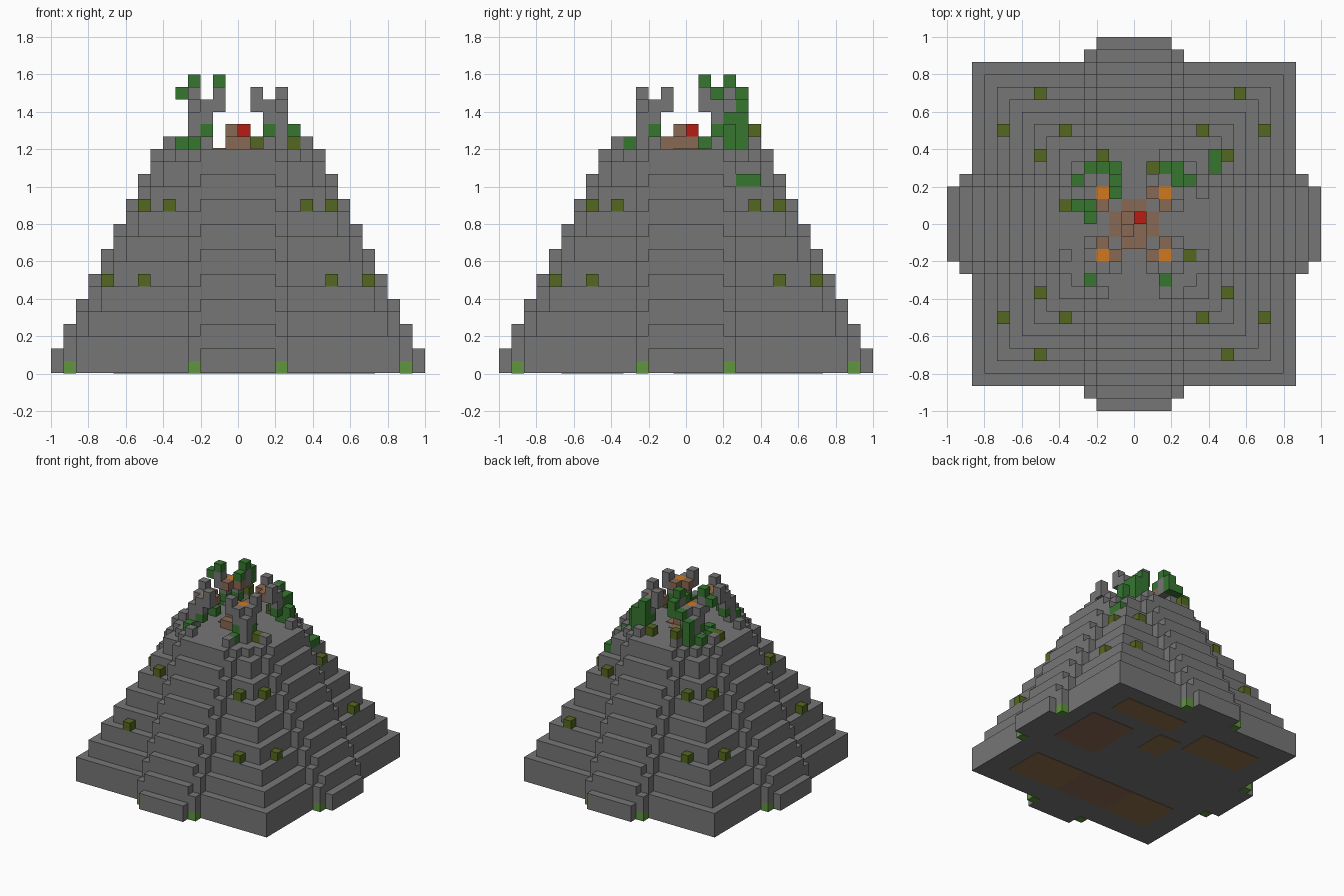
import bpy
import bmesh
from mathutils import Matrix, Vector

if "Cube" in bpy.data.objects:
    bpy.data.objects.remove(bpy.data.objects["Cube"], do_unlink=True)

UNIT = 1 / 15  # edge of one block
SIGNS = [(1, 1), (1, -1), (-1, 1), (-1, -1)]


def material(name, red, green, blue):
    mat = bpy.data.materials.new(name)
    mat.use_nodes = True
    colour = (red, green, blue, 1)
    mat.diffuse_color = colour
    mat.node_tree.nodes["Principled BSDF"].inputs["Base Color"].default_value = colour
    return mat


stone = material("stone grey", 0.18, 0.18, 0.18)
timber = material("timber brown", 0.25, 0.14, 0.085)
earth = material("earth brown", 0.27, 0.16, 0.065)
lamp = material("lamp orange", 0.62, 0.19, 0.014)
ruby = material("gem red", 0.48, 0.012, 0.006)
leaf = material("leaf green", 0.037, 0.18, 0.03)
moss = material("moss olive", 0.09, 0.135, 0.014)
grass = material("grass green", 0.12, 0.3, 0.05)


def build(name, mat, boxes):
    """Join boxes, given as low and high corners in blocks, into one object."""
    bm = bmesh.new()
    for low, high in boxes:
        low, high = Vector(low), Vector(high)
        place = Matrix.Translation((low + high) / 2 * UNIT)
        size = Matrix.Diagonal((high - low) * UNIT).to_4x4()
        bmesh.ops.create_cube(bm, size=1, matrix=place @ size)
    mesh = bpy.data.meshes.new(name)
    bm.to_mesh(mesh)
    bm.free()
    mesh.materials.append(mat)
    obj = bpy.data.objects.new(name, mesh)
    bpy.context.collection.objects.link(obj)
    return obj


def slab(half_x, half_y, bottom, top):
    return (-half_x, -half_y, bottom), (half_x, half_y, top)


def cell(x, y, bottom, top=None):
    return (x, y, bottom), (x + 1, y + 1, top or bottom + 1)


def corners(x, y, bottom, top=None):
    """Repeat a block in all four quadrants."""
    return [cell(x if sx > 0 else -x - 1, y if sy > 0 else -y - 1, bottom, top)
            for sx, sy in SIGNS]


def both(x, y, bottom, top=None):
    """Repeat a block in all quadrants and across the diagonal."""
    return corners(x, y, bottom, top) + corners(y, x, bottom, top)


# Stepped body with the side walls of the four stairways
tiers, walls = [], []
bottom = 0
for half in range(13, 4, -1):
    top = min(3 + 2 * (13 - half), 18)
    tiers.append(slab(half, half, max(bottom, 0.05), top))
    walls += [slab(half + 1, 4, max(bottom, 1), top), slab(4, half + 1, max(bottom, 1), top)]
    bottom = top
build("stepped_body", stone, tiers)
build("stair_walls", stone, walls)

# Stair steps on all four sides
steps = []
for i in range(9):
    for across, along in ((15 - i, 3), (3, 15 - i)):
        steps.append(slab(across, along, max(2 * i, 0.05), 2 * i + 2))
build("stair_steps", stone, steps)
build("stair_posts", stone, both(5, 2, 18))

# Grass at the foot of the stair walls
build("grass_tufts", grass, both(3, 13, 0))

# Earth and timber patches in the underside
build("earth_patches", earth, [
    ((1.5, 8, 0), (10, 11, 0.04)), ((-10, 6, 0), (-2, 10, 0.04)),
    ((-1, 3, 0), (2, 7, 0.04)), ((3, -10, 0), (10, -5, 0.04)),
    ((-10, -10, 0), (-4, -5, 0.04))])
build("timber_patches", timber, [
    ((5, -1, 0), (11, 6, 0.04)), ((-4, -10, 0), (3, -5, 0.04))])

# Ruined shrine: four corner pillars with rising broken arches
build("shrine_pillars", stone,
      [c for c in corners(3, 3, 18, 21) if c[0][0] < 0 or c[0][1] < 0])
build("shrine_arches", stone, both(2, 3, 20, 22) + both(1, 3, 21, 23))
build("shrine_beams", timber, both(1, 2, 21))
build("shrine_lamps", lamp, corners(2, 2, 21))

# Shrine floor and altar
build("shrine_floor", timber, [slab(2, 1, 18, 18.08), slab(1, 2, 18, 18.07)])
build("altar", timber, [((-1, -2, 18), (1, 1, 19)), cell(-1, -1, 19)])
build("altar_gem", ruby, [cell(0, 0, 19)])

# Moss clumps on the terraces and at the top
clumps = both(7, 5, 13) + [c for c in both(10, 7, 7) if c[0][:2] != (7, 10)]
clumps += [cell(8, 10, 7), cell(-3, 5, 19), cell(-6, 1, 18), cell(1, 4, 18), cell(4, -3, 18)]
build("moss_clumps", moss, clumps)

# Leaves hanging below the arches
build("hanging_leaves", leaf, both(2, 3, 19))

# Vines over the back corners
build("right_rear_vine", leaf, [
    cell(6, 4, 15), cell(6, 5, 15), cell(5, 3, 17), cell(4, 3, 18, 20),
    cell(3, 3, 18, 21), cell(3, 4, 18, 21), cell(2, 4, 19, 22)])
build("left_rear_vine", leaf, [
    cell(-4, 4, 18, 21), cell(-3, 4, 21), cell(-2, 4, 21, 23), cell(-2, 3, 23),
    cell(-2, 2, 22), cell(-4, 1, 23), cell(-5, 1, 22), cell(-5, 3, 18),
    cell(-4, 0, 18), cell(-5, 1, 18)])
build("front_leaves", leaf, [cell(-4, -5, 18), cell(2, -5, 18)])
